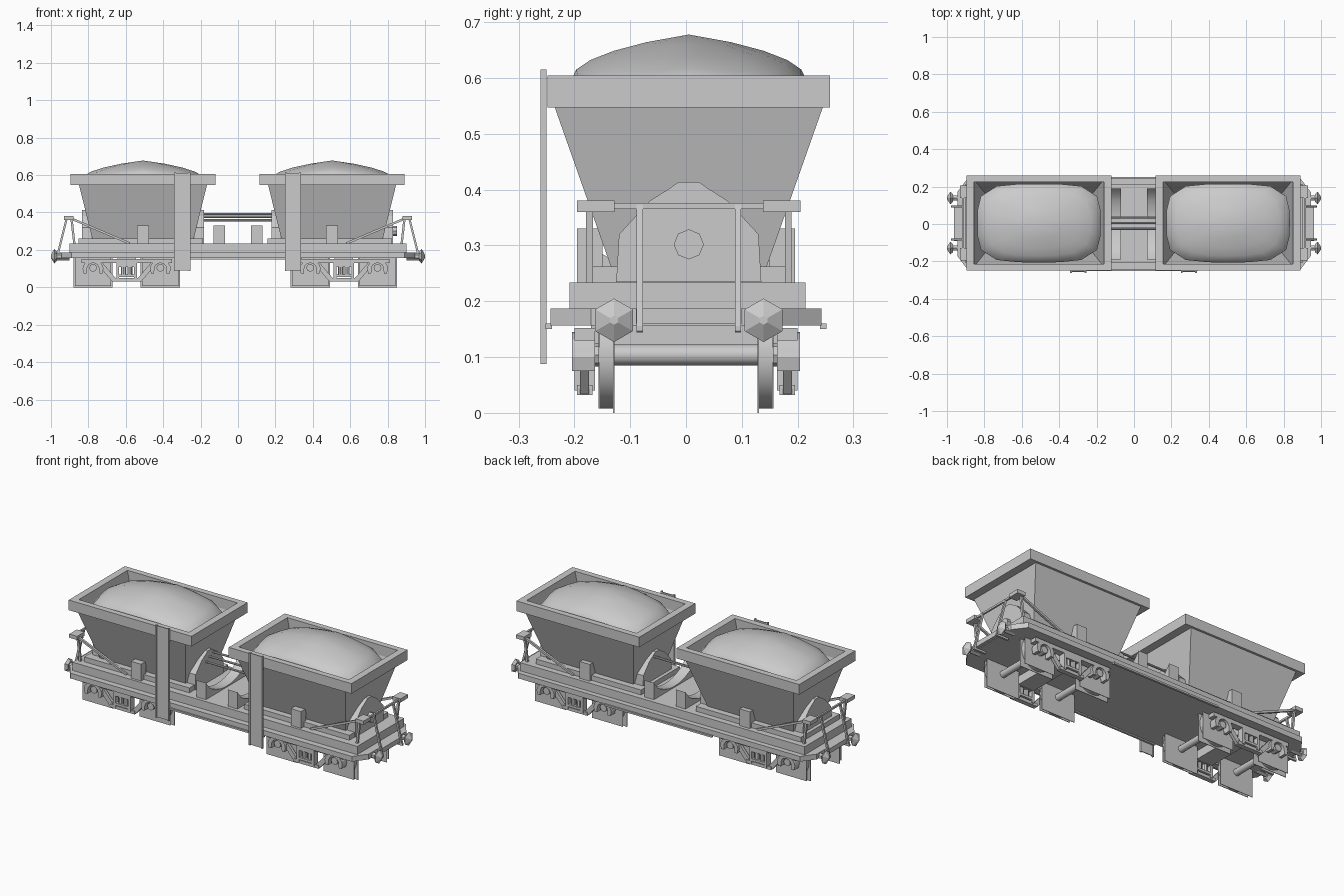
import bpy, bmesh, math
from mathutils import Vector, Matrix

if "Cube" in bpy.data.objects:
    bpy.data.objects.remove(bpy.data.objects["Cube"])

def finish(name, bm, smooth=False):
    bmesh.ops.recalc_face_normals(bm, faces=bm.faces)
    me = bpy.data.meshes.new(name)
    bm.to_mesh(me)
    bm.free()
    ob = bpy.data.objects.new(name, me)
    bpy.context.collection.objects.link(ob)
    if smooth:
        for o in bpy.context.selected_objects:
            o.select_set(False)
        ob.select_set(True)
        bpy.context.view_layer.objects.active = ob
        bpy.ops.object.shade_smooth_by_angle(angle=math.radians(40))
    return ob

def box(name, x0, x1, y0, y1, z0, z1):
    bm = bmesh.new()
    m = Matrix.Translation(((x0+x1)/2, (y0+y1)/2, (z0+z1)/2)) @ Matrix.Diagonal((abs(x1-x0), abs(y1-y0), abs(z1-z0), 1))
    bmesh.ops.create_cube(bm, size=1, matrix=m)
    return finish(name, bm)

def aim(p, q):
    p, q = Vector(p), Vector(q)
    return (q-p).length, Matrix.Translation((p+q)/2) @ (q-p).to_track_quat('Z', 'Y').to_matrix().to_4x4()

def bar(name, p, q, w, h=None):
    n, m = aim(p, q)
    bm = bmesh.new()
    bmesh.ops.create_cube(bm, size=1, matrix=m @ Matrix.Diagonal((h or w, w, n, 1)))
    return finish(name, bm)

def rod(name, p, q, r, r2=None, seg=12, caps=True, spin=0):
    n, m = aim(p, q)
    bm = bmesh.new()
    bmesh.ops.create_cone(bm, cap_ends=caps, segments=seg, radius1=r, radius2=r if r2 is None else r2,
                          depth=n, matrix=m @ Matrix.Rotation(spin, 4, 'Z'))
    return finish(name, bm, seg > 8)

def prism(name, pts, axis, a, b, smooth=False):
    # outline extruded along one axis, the two outline numbers fill the other axes in order
    bm = bmesh.new()
    def at(p, t):
        c = list(p)
        c.insert('xyz'.index(axis), t)
        return bm.verts.new(c)
    A, B = [at(p, a) for p in pts], [at(p, b) for p in pts]
    bm.faces.new(A)
    bm.faces.new(B[::-1])
    for i in range(len(A)):
        j = (i+1) % len(A)
        bm.faces.new((A[i], A[j], B[j], B[i]))
    return finish(name, bm, smooth)

def loft(name, rings, caps=(True, True), smooth=False):
    bm = bmesh.new()
    R = [[bm.verts.new(p) for p in r] for r in rings]
    for a, b in zip(R, R[1:]):
        for i in range(len(a)):
            j = (i+1) % len(a)
            bm.faces.new((a[i], a[j], b[j], b[i]))
    if caps[0]:
        bm.faces.new(R[0])
    if caps[1]:
        bm.faces.new(R[-1])
    bmesh.ops.remove_doubles(bm, verts=bm.verts, dist=1e-5)
    return finish(name, bm, smooth)

YC = 0.005

# underframe: chamfered flange plate and the deck box
prism("frame_flange", [(sx*x, sy*y) for sx, sy, x, y in
      [(1, -1, .945, .17), (1, 1, .945, .17), (1, 1, .89, .243), (-1, 1, .89, .243),
       (-1, 1, .945, .17), (-1, -1, .945, .17), (-1, -1, .89, .243), (1, -1, .89, .243)]], 'z', .157, .187)
box("deck", -.9, .9, -.209, .214, .16, .234)

for s, cx in ((-1, -.508), (1, .503)):
    # hopper: sloping body, collar rim and inner walls
    def rect(hx, hy, z):
        return [(cx+a*hx, YC+b*hy, z) for a, b in ((-1, -1), (1, -1), (1, 1), (-1, 1))]
    loft("hopper", [rect(.265, .13, .235), rect(.342, .24, .547), rect(.388, .253, .547), rect(.388, .253, .605),
                    rect(.348, .219, .605), rect(.336, .219, .547), rect(.26, .125, .25)])
    # heaped load: superellipse rings rising to a peak
    rings = []
    for t in (1, .8, .6, .4, .2, 0):
        ring = []
        for i in range(20):
            a = math.tau*i/20
            c, n = math.cos(a), math.sin(a)
            e = 1/(abs(c)**4+abs(n)**4)**.25*t + (1-t)*t
            if t == 0:
                e = 0
            drop = .104*c*c + .08*n*n + .02*abs(math.sin(2*a))
            ring.append((cx+.33*e*c, YC+.21*e*n, .678-drop*t**1.1))
        rings.append(ring)
    loft("load", rings, (False, False), True)
    # bed under the hopper
    box("hopper_bed", cx-.345, cx+.32, -.17, .18, .234, .262)
    # round-topped saddles at both hopper ends
    half = [(.13, .235), (.125, .32), (.07, .38), (.035, .402), (.018, .414)]
    dome = [(YC+y, z) for y, z in half] + [(YC-y, z) for y, z in half[::-1]]
    for e in (-1, 1):
        prism("end_saddle", dome, 'x', cx+e*.325, cx+e*.275)
    # side brackets
    for sy in (-1, 1):
        box("side_bracket", cx-.032, cx+.032, sy*.195, sy*.15, .234, .33)
    # upright channel on the front side
    px = -.298 if s < 0 else .293
    box("channel_web", px-.043, px+.043, -.256, -.251, .09, .612)
    for e in (-1, 1):
        box("channel_lip", px+e*.043, px+e*.034, -.261, -.25, .088, .615)
    # cradle between the hoppers, hollowed on top
    arc = [(-.19+.38*i/12, .33-.09*math.sin(math.pi*i/12)**.6 if 0 < i < 12 else .33) for i in range(13)]
    prism("cradle", [(-.19, .23)] + arc + [(.19, .23)], 'x', s*.07, s*.13, True)

    # end platform: ladder posts, cross bar, steps and braces
    for sy in (-1, 1):
        y = sy*.088+YC
        bar("end_post", (s*.972, y, .145), (s*.915, y, .372), .011)
        bar("post_foot", (s*.977, y, .15), (s*.9, y, .15), .011)
        box("end_step", s*.93, s*.88, YC+sy*.133, YC+sy*.2, .36, .381)
        bar("step_brace", (s*.89, sy*.178+YC, .367), (s*.58, sy*.178+YC, .235), .012)
        bar("step_leg", (s*.89, sy*.178+YC, .365), (s*.875, sy*.178+YC, .234), .012)
        # buffers with six-sided heads
        by, bz = YC+sy*.134, .166
        rod("buffer_stem", (s*.9, by, bz), (s*.98, by, bz), .016, seg=6)
        rod("buffer_back", (s*.968, by, bz), (s*.982, by, bz), .025, .039, 6)
        rod("buffer_head", (s*.982, by, bz), (s*1, by, bz), .039, .008, 6)
    box("end_cross_bar", s*.92, s*.91, -.13, .14, .365, .376)
    box("end_beam", s*.94, s*.962, -.09, .1, .16, .187)

    # bogies
    bx = -.595 if s < 0 else .566
    for e in (-1, 1):
        wx = bx+e*.18
        rod("axle", (wx, -.16, .104), (wx, .16, .104), .019, seg=12)
        for sy in (-1, 1):
            # square wheel plates with a round tread between them
            box("wheel_flange", wx-.105, wx+.105, sy*.128, sy*.131, 0, .205)
            box("wheel_face", wx-.097, wx+.097, sy*.154, sy*.157, .008, .2)
            rod("wheel_tread", (wx, sy*.13, .104), (wx, sy*.156, .104), .096, seg=24, caps=False)
    for sy in (-1, 1):
        y0, y1, ym = sy*.163, sy*.2, sy*.182
        box("bogie_top_bar", bx-.243, bx+.243, y0, y1, .13, .152)
        box("bogie_bottom_bar", bx-.078, bx+.078, y0+sy*.005, y1-sy*.005, .032, .05)
        box("spring_seat", bx-.05, bx+.05, y0, y1, .055, .068)
        box("bolster_end", bx-.05, bx+.05, y0, y1, .108, .13)
        for e in (-1, 1):
            bar("bogie_strut", (bx+e*.07, ym, .042), (bx+e*.15, ym, .135), .026, .016)
            box("guide_post", bx+e*.055, bx+e*.04, y0, y1, .04, .135)
            rod("bogie_spring", (bx+e*.017, ym, .06), (bx+e*.017, ym, .12), .014, seg=8)
            # arched axle guard
            wx = bx+e*.18
            n = [math.pi*i/8 for i in range(9)]
            guard = [(wx+.056*math.cos(a), .1+.045*math.sin(a)) for a in n] + [(wx-.05, .075), (wx-.034, .075)]
            guard += [(wx+.032*math.cos(a), .1+.03*math.sin(a)) for a in n[::-1]] + [(wx+.034, .075), (wx+.05, .075)]
            prism("axle_guard", guard, 'y', y0, y1+sy*.004)
            rod("axle_box", (wx, y0-sy*.01, .104), (wx, y1-sy*.004, .104), .021, seg=8)
    box("bogie_bolster", bx-.05, bx+.05, -.17, .17, .11, .16)

# connecting rods between the hoppers
for y, z in ((-.025, .358), (YC, .377), (.035, .392)):
    rod("link_rod", (-.19, y, z), (.19, y, z), .006, seg=8)
# end cover disc on the right end
rod("end_disc", (.81, YC, .302), (.85, YC, .302), .027, seg=8)
# thin side rails
for sy in (-1, 1):
    box("side_rail", -.34, .34, sy*.24, sy*.252, .15, .16)
